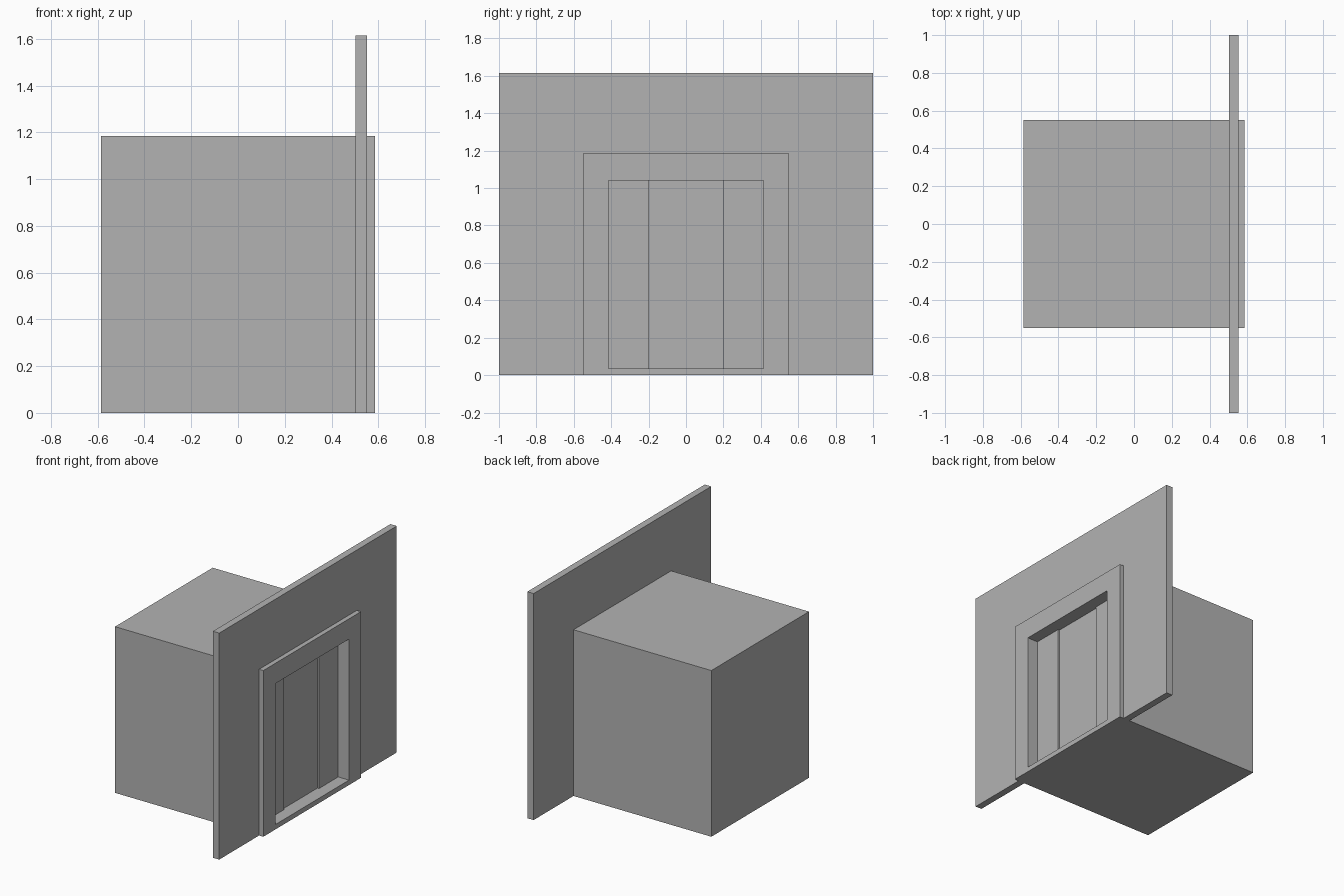
import bpy

if "Cube" in bpy.data.objects:
    bpy.data.objects.remove(bpy.data.objects["Cube"])

grey = bpy.data.materials.new("plain grey")
grey.diffuse_color = (0.45, 0.45, 0.45, 1)
grey.use_nodes = True
grey.node_tree.nodes["Principled BSDF"].inputs["Base Color"].default_value = grey.diffuse_color


def box(name, x, y, z):
    """Box spanning the given (min, max) ranges."""
    bpy.ops.mesh.primitive_cube_add(size=1)
    ob = bpy.context.object
    ob.name = name
    for v in ob.data.vertices:
        for i, (lo, hi) in enumerate((x, y, z)):
            v.co[i] = lo if v.co[i] < 0 else hi
    ob.data.materials.append(grey)
    return ob


def cut(target, cutter):
    mod = target.modifiers.new("opening", 'BOOLEAN')
    mod.operation = 'DIFFERENCE'
    mod.solver = 'EXACT'
    mod.object = cutter
    cutter.hide_render = True
    cutter.hide_viewport = True
    cutter.display_type = 'WIRE'


# Lift cabin passing through the wall, its front end forming the door frame
cabin = box("lift_cabin", (-0.585, 0.585), (-0.55, 0.55), (0, 1.185))

# Wall around the door frame
wall = box("landing_wall", (0.502, 0.552), (-1, 1), (0, 1.615))

# Door niche, with the middle door set slightly further back
niche = box("niche_cutter", (0.50, 0.70), (-0.415, 0.415), (0.035, 1.04))
middle = box("middle_door_cutter", (0.488, 0.65), (-0.198, 0.198), (0.035, 1.04))
through = box("wall_cutter", (0.40, 0.70), (-0.45, 0.45), (0.02, 1.10))
cut(cabin, niche)
cut(cabin, middle)
cut(wall, through)
